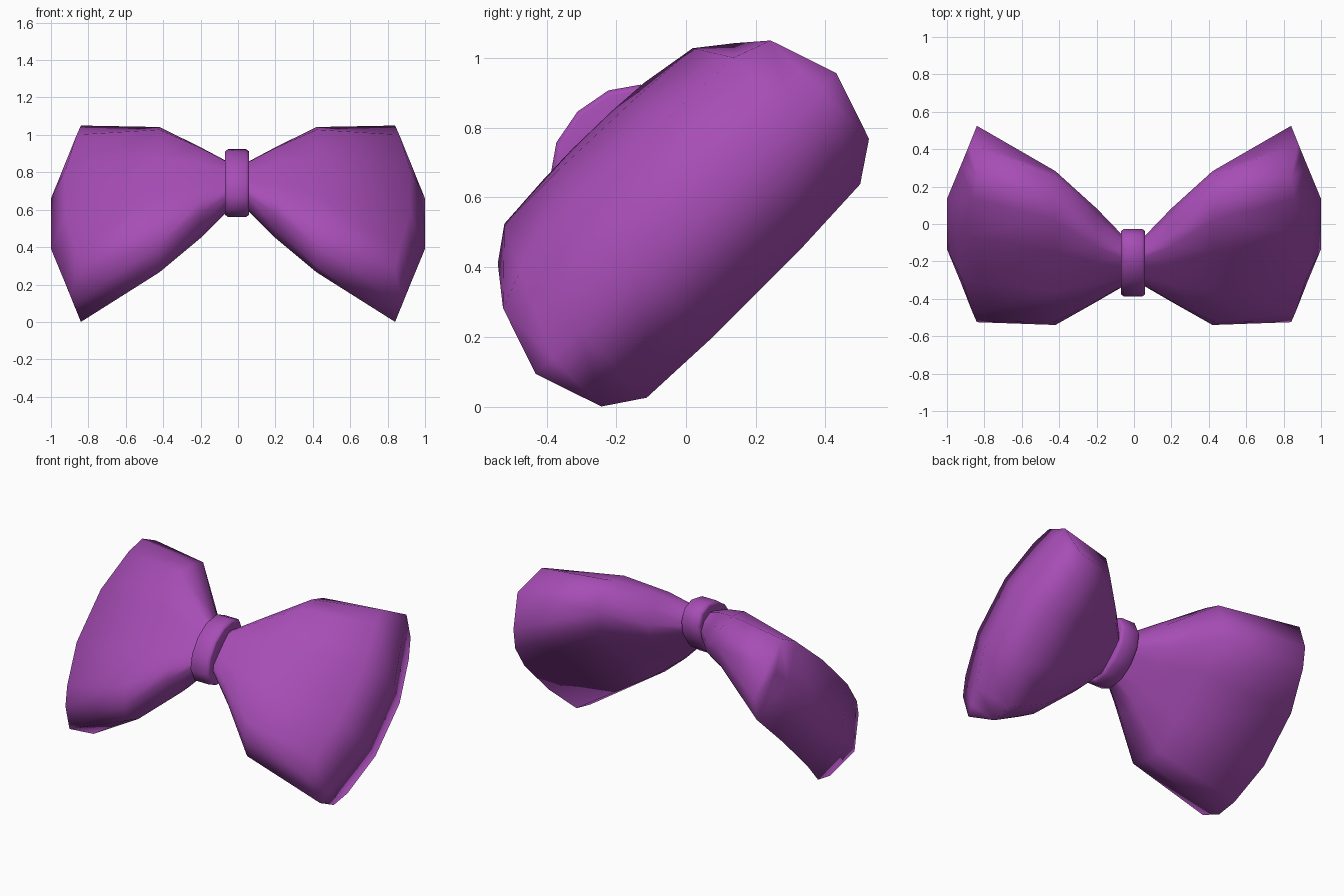
import bpy, bmesh, math
from mathutils import Vector

if "Cube" in bpy.data.objects:
    bpy.data.objects.remove(bpy.data.objects["Cube"])

MID_Z = 0.525
S = math.sqrt(0.5)

purple = bpy.data.materials.new("purple_fabric")
purple.diffuse_color = (0.385, 0.074, 0.465, 1)
purple.use_nodes = True
purple.node_tree.nodes["Principled BSDF"].inputs["Base Color"].default_value = purple.diffuse_color


def place(x, u, v):
    """x across, u along the slanted height of the bow, v out of its front."""
    return Vector((x, (u - v) * S, (u + v) * S + MID_Z))


def finish(bm, name, angle):
    bmesh.ops.remove_doubles(bm, verts=bm.verts, dist=0.0005)
    bmesh.ops.recalc_face_normals(bm, faces=bm.faces)
    mesh = bpy.data.meshes.new(name)
    bm.to_mesh(mesh)
    bm.free()
    mesh.materials.append(purple)
    ob = bpy.data.objects.new(name, mesh)
    bpy.context.collection.objects.link(ob)
    bpy.ops.object.select_all(action='DESELECT')
    ob.select_set(True)
    bpy.context.view_layer.objects.active = ob
    bpy.ops.object.shade_smooth_by_angle(angle=math.radians(angle))
    return ob


def bridge(bm, a, b):
    n = len(a)
    for i in range(n):
        j = (i + 1) % n
        bm.faces.new((a[i], a[j], b[j], b[i]))


def section(corner):
    """Flattened cushion outline; corner sets how full its rounded ends are."""
    half = [(1, 0), (.89, corner), (.71, .96), (.28, 1),
            (-.28, 1), (-.71, .96), (-.89, corner), (-1, 0)]
    return half + [(u, -v) for u, v in half[-2:0:-1]]


# stations: x, half height, half thickness, forward offset, tilt, corner
STATIONS = [(0.0, .13, .07, .29, 0, .7),
            (.06, .15, .085, .28, 0, .7),
            (.20, .285, .145, .235, -.02, .65),
            (.42, .52, .18, .182, -.035, .57)]


def wing(side, name):
    bm = bmesh.new()
    rings = []
    for x, a, b, off, tilt, c in STATIONS:
        rings.append([bm.verts.new(place(side * x, u * a, v * b + off + tilt * u * a))
                      for u, v in section(c)])
    # outer rim, bowed outwards in the middle, and the ridge that closes it
    rim, ridge = [], []
    for u, v in section(.70):
        w = u * .61
        mid = abs(u) < .5
        tip = abs(u) > .99
        front = v > 0
        thick = .285
        if front and abs(u) < .8:
            thick = .25
        if mid:
            x = .92 if front else .905
        elif tip:
            x = .877
        elif abs(u) > .8:
            x = .84
        else:
            x = .862 if front else .845
        rim.append(bm.verts.new(place(side * x, w, v * thick)))
        if mid:
            w = math.copysign(.19, u)
        x = 1 - .123 * max(0, abs(w) - .19) / .42
        ridge.append(bm.verts.new(place(side * x, w, 0)))
    rings += [rim, ridge]
    for r0, r1 in zip(rings, rings[1:]):
        bridge(bm, r0, r1)
    bm.faces.new(rings[0])
    return finish(bm, name, 120)


wing(1, "right_bow_loop")
wing(-1, "left_bow_loop")

# centre knot: faceted oval band with softened rims
bm = bmesh.new()
rings = []
for x, k in [(-.07, .90), (-.068, .94), (-.053, 1), (.043, 1), (.058, .94), (.06, .90)]:
    rings.append([bm.verts.new(place(x, .007 + .211 * k * math.cos(i * math.pi / 6),
                                     .30 + .147 * k * math.sin(i * math.pi / 6)))
                  for i in range(12)])
for r0, r1 in zip(rings, rings[1:]):
    bridge(bm, r0, r1)
bm.faces.new(rings[0])
bm.faces.new(rings[-1])
finish(bm, "centre_knot", 50)
